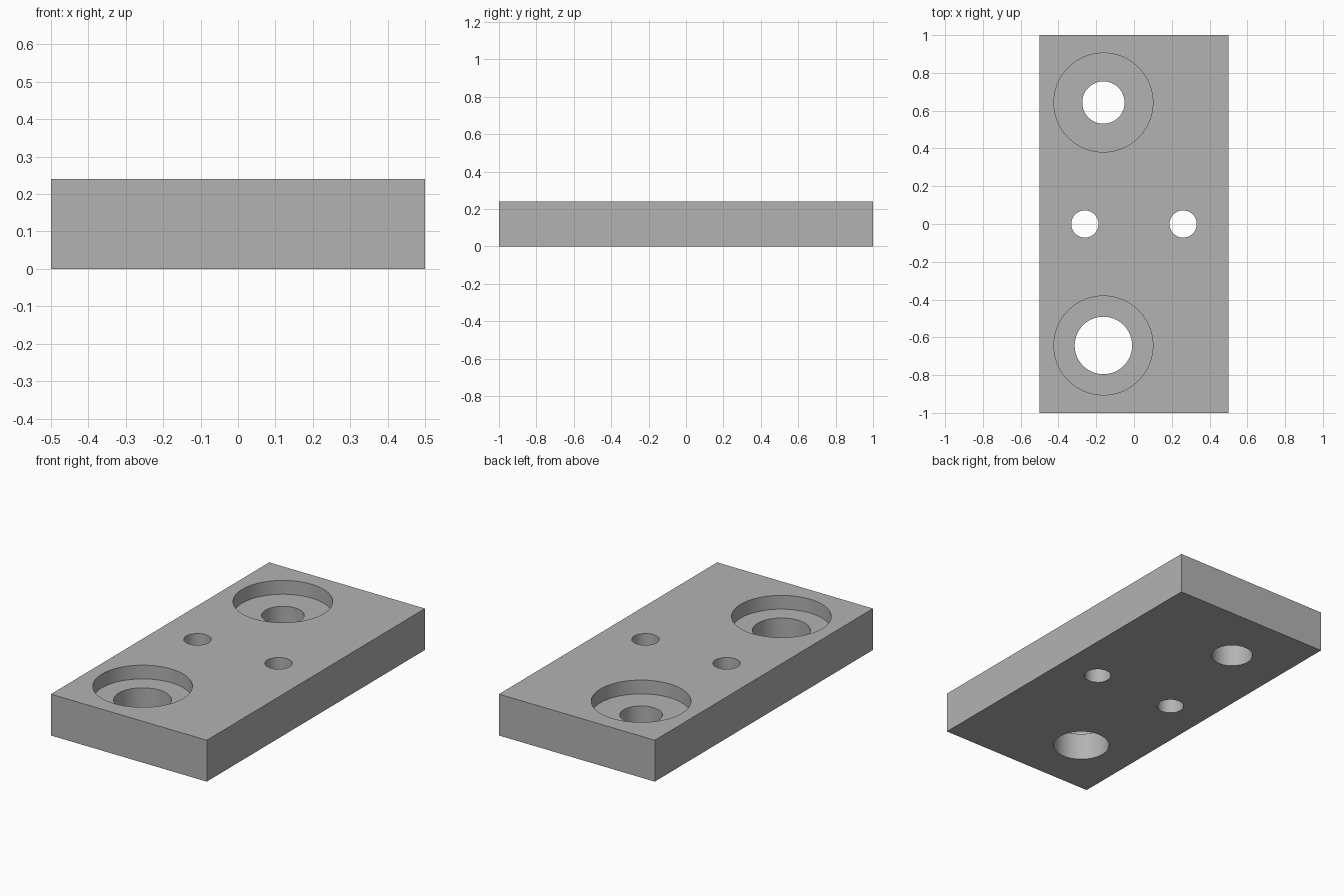
import bpy
import math

old = bpy.data.objects.get("Cube")
if old:
    bpy.data.objects.remove(old, do_unlink=True)

HEIGHT = 0.24
BORE_FLOOR = 0.16

grey = bpy.data.materials.new("plain_grey")
grey.use_nodes = True
colour = (0.45, 0.45, 0.45, 1)
grey.diffuse_color = colour
grey.node_tree.nodes["Principled BSDF"].inputs["Base Color"].default_value = colour

# Rectangular plate
bpy.ops.mesh.primitive_cube_add(size=1, location=(0, 0, HEIGHT / 2))
plate = bpy.context.object
plate.name = "mounting_plate"
plate.scale = (1, 2, HEIGHT)
bpy.ops.object.transform_apply(location=True, rotation=False, scale=True)
plate.data.materials.append(grey)


def cut_hole(name, x, y, radius, bottom=-0.1):
    """Cut a round hole from the top face down to the given height."""
    top = HEIGHT + 0.1
    bpy.ops.mesh.primitive_cylinder_add(
        vertices=96, radius=radius, depth=top - bottom,
        location=(x, y, (top + bottom) / 2))
    cutter = bpy.context.object
    cutter.name = name
    cutter.hide_render = True
    cutter.data.materials.append(grey)
    mod = plate.modifiers.new(name, "BOOLEAN")
    mod.operation = "DIFFERENCE"
    mod.solver = "EXACT"
    mod.object = cutter
    bpy.context.view_layer.objects.active = plate
    bpy.ops.object.modifier_apply(modifier=mod.name)
    bpy.data.objects.remove(cutter, do_unlink=True)


# Counterbored holes at both ends, the front one wider
for end, y, radius in (("front", -0.643, 0.152), ("back", 0.643, 0.112)):
    cut_hole(end + "_counterbore", -0.162, y, 0.262, BORE_FLOOR)
    cut_hole(end + "_through_hole", -0.162, y, radius)

# Pair of small through holes across the middle
for side, x in (("right", -0.26), ("left", 0.26)):
    cut_hole(side + "_pin_hole", x, 0, 0.072)

# Smooth hole walls, crisp edges
bpy.ops.object.select_all(action="DESELECT")
plate.select_set(True)
bpy.context.view_layer.objects.active = plate
bpy.ops.object.shade_smooth_by_angle(angle=math.radians(30))
